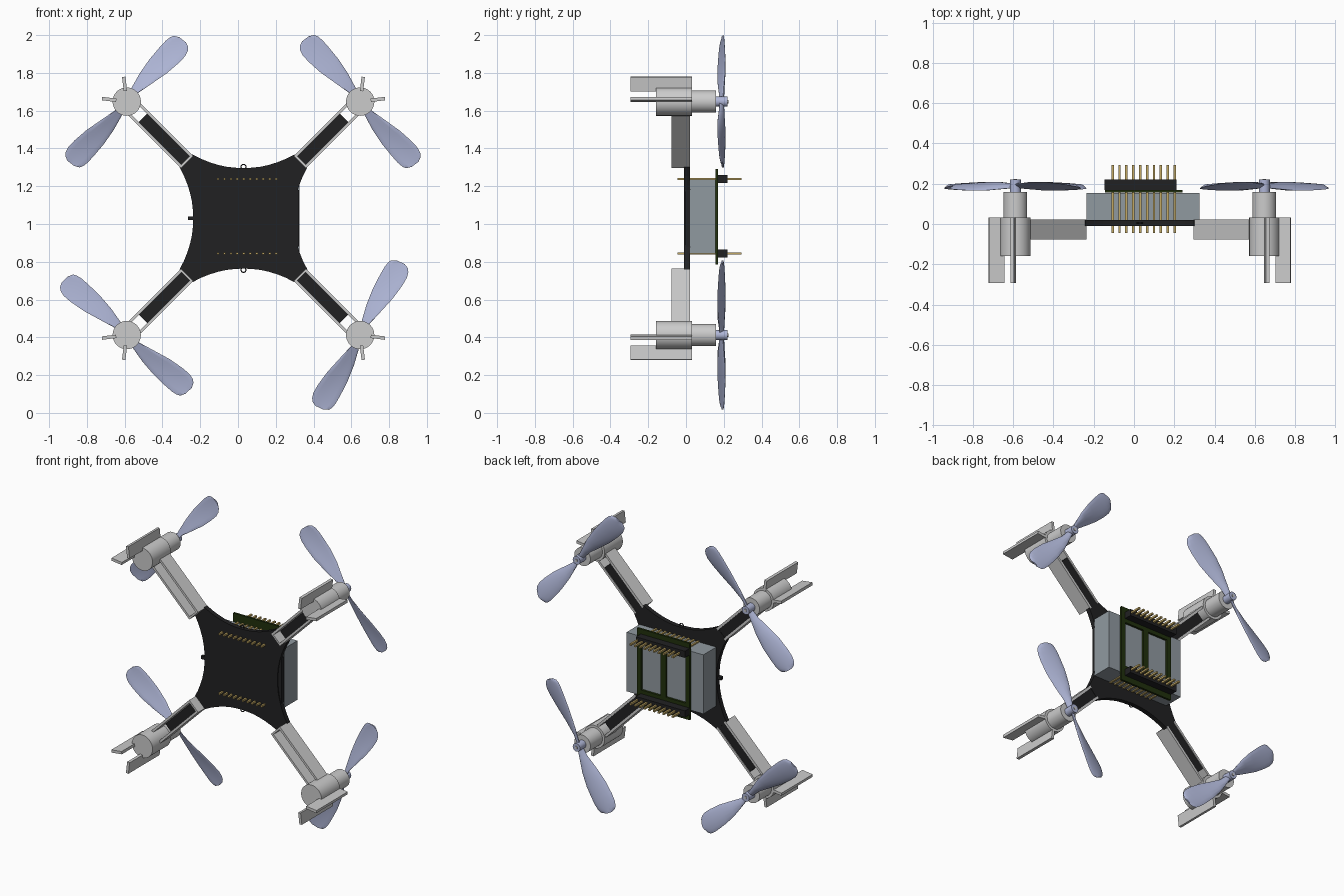
import bpy, bmesh, math
from mathutils import Vector

if "Cube" in bpy.data.objects:
    bpy.data.objects.remove(bpy.data.objects["Cube"])

CX, CZ, ARM = 0.029, 1.03, 0.618      # frame centre, motor offset per axis


def material(name, rgb):
    m = bpy.data.materials.new(name)
    m.diffuse_color = (*rgb, 1)
    m.use_nodes = True
    m.node_tree.nodes["Principled BSDF"].inputs["Base Color"].default_value = m.diffuse_color
    return m


BLACK = material("black", (0.015, 0.015, 0.016))
GREEN = material("circuit_green", (0.015, 0.03, 0.004))
GOLD = material("gold", (0.55, 0.40, 0.13))
SLATE = material("slate", (0.28, 0.32, 0.35))
LILAC = material("lilac", (0.43, 0.47, 0.68))


def finish(name, bm, mat=None, smooth=False):
    bmesh.ops.recalc_face_normals(bm, faces=bm.faces)
    me = bpy.data.meshes.new(name)
    bm.to_mesh(me)
    bm.free()
    ob = bpy.data.objects.new(name, me)
    bpy.context.collection.objects.link(ob)
    if mat:
        me.materials.append(mat)
    if smooth:
        bpy.ops.object.select_all(action='DESELECT')
        ob.select_set(True)
        bpy.context.view_layer.objects.active = ob
        bpy.ops.object.shade_smooth_by_angle(angle=math.radians(35))
    return ob


def prism(name, polys, y0, y1, mat=None, smooth=False):
    """Extrude outlines drawn in the XZ plane from y0 to y1."""
    bm = bmesh.new()
    for pts in polys:
        f = bm.faces.new([bm.verts.new((x, y0, z)) for x, z in pts])
        ext = bmesh.ops.extrude_face_region(bm, geom=[f])
        vs = [g for g in ext["geom"] if isinstance(g, bmesh.types.BMVert)]
        bmesh.ops.translate(bm, vec=(0, y1 - y0, 0), verts=vs)
    return finish(name, bm, mat, smooth)


def rect(x0, x1, z0, z1):
    return [(x0, z0), (x1, z0), (x1, z1), (x0, z1)]


def circle(x, z, r, n=32):
    return [(x + r * math.cos(2 * math.pi * i / n), z + r * math.sin(2 * math.pi * i / n)) for i in range(n)]


def bar(cx, cz, ang, a0, a1, b0, b1):
    """Rectangle in polar axes: a runs along ang, b across it."""
    c, s = math.cos(ang), math.sin(ang)
    return [(cx + a * c - b * s, cz + a * s + b * c) for a, b in ((a0, b0), (a1, b0), (a1, b1), (a0, b1))]


def propeller(name, cx, cz, axis, hand):
    # radius, leading offset, trailing offset, pitch in degrees
    stations = [(0.01, 0.014, -0.014, 35), (0.075, 0.025, -0.02, 33), (0.16, 0.038, -0.047, 27),
                (0.25, 0.043, -0.075, 21), (0.33, 0.040, -0.091, 16), (0.38, 0.036, -0.096, 13),
                (0.41, 0.029, -0.09, 12), (0.428, 0.018, -0.078, 11), (0.44, -0.01, -0.055, 10)]
    n = 14
    bm = bmesh.new()
    for turn in (0, math.pi):
        a = math.radians(axis) + turn
        u = Vector((math.cos(a), 0, math.sin(a)))
        v = Vector((-math.sin(a), 0, math.cos(a))) * hand
        rings = []
        for r, lead, trail, pitch in stations:
            mid, half, p = (lead + trail) / 2, (lead - trail) / 2, math.radians(pitch)
            thick = 0.008 if r < 0.2 else 0.005
            ring = []
            for i in range(n):
                t = 2 * math.pi * i / n
                s = math.cos(t)
                y = 0.187 + s * half * math.sin(p) + thick * math.sin(t) + 0.005 * (1 - s * s)
                q = Vector((cx, y, cz)) + u * r + v * (mid + half * s)
                ring.append(bm.verts.new(q))
            rings.append(ring)
        for r0, r1 in zip(rings, rings[1:]):
            for i in range(n):
                j = (i + 1) % n
                bm.faces.new((r0[i], r0[j], r1[j], r1[i]))
        bm.faces.new(rings[0])
        bm.faces.new(rings[-1])
    finish(name, bm, LILAC, True)


# Main board: four-fold concave outline
side = [(0.27, 0.338), (0.225, 0.315), (0.18, 0.297), (0.135, 0.283), (0.09, 0.273), (0.045, 0.268), (0, 0.266)]
side += [(-x, z) for x, z in reversed(side[:-1])]
outline = []
for k in range(4):
    for x, z in side:
        for _ in range(k):
            x, z = -z, x
        outline.append((CX + x, CZ + z))
prism("main_board", [outline], -0.01, 0.02, BLACK)
prism("board_side_lip", [rect(0.27, 0.322, 0.88, 1.18)], -0.004, 0.02, BLACK)
prism("board_side_nub", [rect(-0.265, -0.23, 1.02, 1.04)], -0.01, 0.012, BLACK)

# Small loops on the top and bottom edges
for label, z in (("top", 1.303), ("bottom", 0.757)):
    bpy.ops.mesh.primitive_torus_add(major_radius=0.013, minor_radius=0.003, major_segments=20,
                                     minor_segments=8, location=(CX, 0.005, z), rotation=(math.pi / 2, 0, 0))
    loop = bpy.context.object
    loop.name = label + "_edge_loop"
    loop.data.materials.append(BLACK)

# Battery
prism("battery", [rect(-0.235, 0.326, 0.845, 1.235)], 0.02, 0.155, SLATE)

# Expansion deck: frame with two windows
x0, x1, z0, z1 = -0.145, 0.24, 0.785, 1.292
prism("deck_board", [rect(x0, x1, 1.19, z1), rect(x0, x1, z0, 0.89), rect(x0, x0 + 0.03, 0.89, 1.19),
                     rect(x1 - 0.03, x1, 0.89, 1.19), rect(0.028, 0.067, 0.89, 1.19)], 0.156, 0.17, GREEN)

# Pin headers
for label, z in (("top", 1.238), ("bottom", 0.844)):
    prism(label + "_header", [rect(-0.146, 0.212, z - 0.022, z + 0.022)], 0.17, 0.22, BLACK)
    xs = [-0.106 + 0.0342 * i for i in range(10)]
    prism(label + "_pins", [rect(x - 0.006, x + 0.006, z - 0.006, z + 0.006) for x in xs], -0.045, 0.293, GOLD)

# Four arms with motor, clamp, legs and propeller
arms = [("top_left", -1, 1, 52, 1), ("top_right", 1, 1, 127, -1),
        ("bottom_left", -1, -1, 134, -1), ("bottom_right", 1, -1, 65, 1)]
for label, sx, sz, axis, hand in arms:
    mx, mz = CX + sx * ARM, CZ + sz * ARM
    out = math.atan2(sz, sx)
    inward = out + math.pi
    # black board strip inside the grey rails
    prism(label + "_arm_strip", [bar(mx, mz, inward, 0.122, 0.47, -0.034, 0.034)], -0.008, 0.018, BLACK)
    prism(label + "_arm_rails", [bar(mx, mz, inward, 0.06, 0.452, 0.031, 0.046),
                                 bar(mx, mz, inward, 0.06, 0.452, -0.046, -0.031)], -0.078, 0.022)
    prism(label + "_arm_end", [bar(mx, mz, inward, 0.44, 0.452, -0.031, 0.031)], -0.078, -0.008)
    prism(label + "_motor_clamp", [circle(mx, mz, 0.075)], -0.158, 0.032, None, True)
    prism(label + "_motor", [circle(mx, mz, 0.059)], 0.032, 0.158, None, True)
    prism(label + "_legs", [bar(mx, mz, out + d * math.radians(38), 0.056, 0.132, -0.009, 0.009)
                            for d in (-1, 1)], -0.293, 0.033)
    prism(label + "_propeller_hub", [circle(mx, mz, 0.027, 24)], 0.158, 0.22, LILAC, True)
    prism(label + "_motor_shaft", [circle(mx, mz, 0.009, 16)], 0.15, 0.224, None, True)
    propeller(label + "_propeller", mx, mz, axis, hand)
